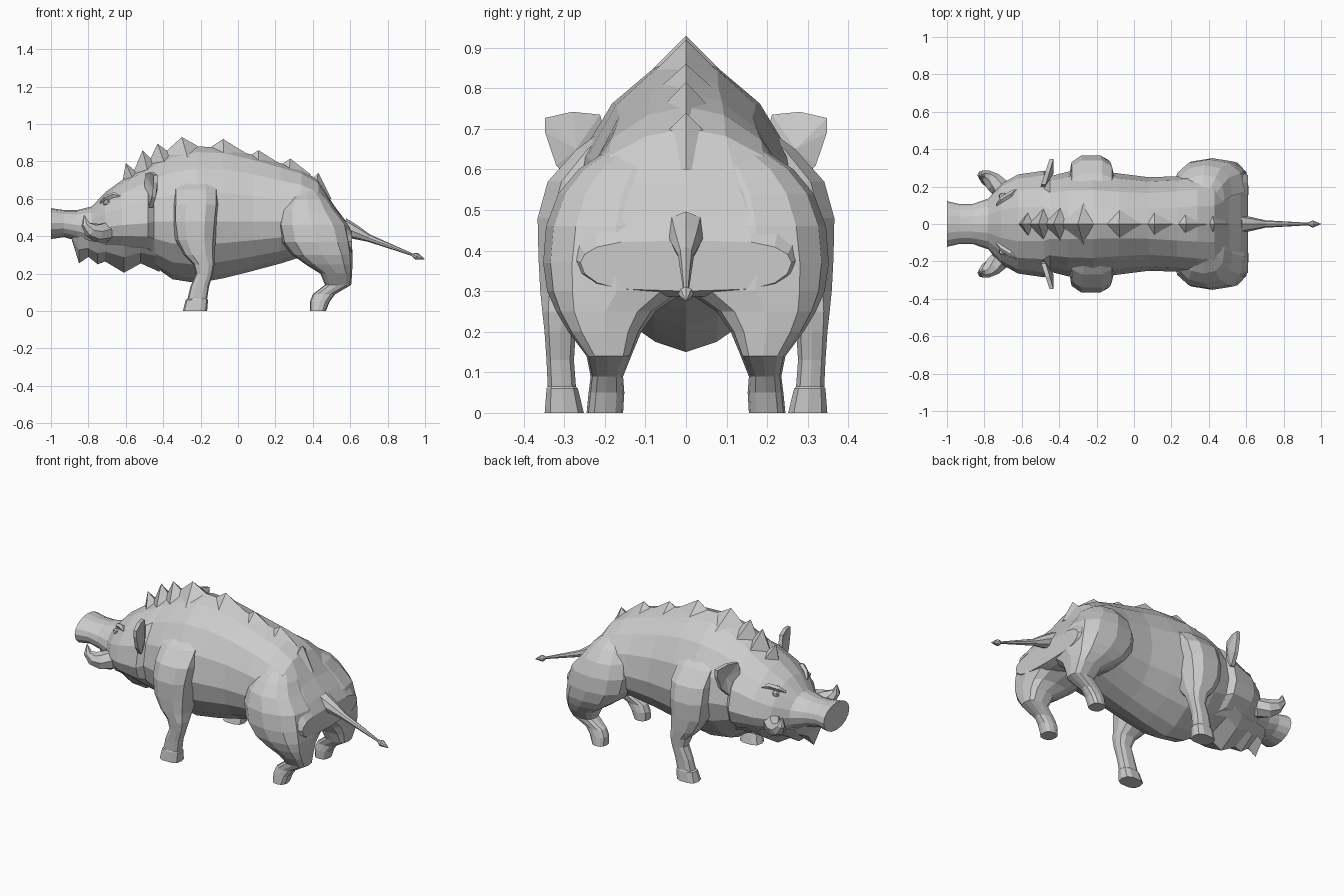
import bpy, bmesh
from math import sin, cos, pi
from mathutils import Vector


def finish(name, bm, mirror=False):
    bmesh.ops.recalc_face_normals(bm, faces=bm.faces)
    me = bpy.data.meshes.new(name)
    bm.to_mesh(me)
    bm.free()
    ob = bpy.data.objects.new(name, me)
    bpy.context.collection.objects.link(ob)
    if mirror:
        mod = ob.modifiers.new("mirror", 'MIRROR')
        mod.use_axis = (False, True, False)
        mod.use_mirror_merge = False
    return ob


def loft(name, rings, mirror=False):
    bm = bmesh.new()
    rows = [[bm.verts.new(p) for p in r] for r in rings]
    n = len(rows[0])
    for a, b in zip(rows, rows[1:]):
        for i in range(n):
            j = (i + 1) % n
            bm.faces.new((a[i], a[j], b[j], b[i]))
    bm.faces.new(rows[0])
    bm.faces.new(rows[-1])
    return finish(name, bm, mirror)


def power(v, p):
    return (1 if v > 0 else -1) * abs(v) ** p


def body_ring(x, zb, zm, zt, w, up=1.1, low=1.1, n=16):
    # upright section; the up/low powers make the spine and belly pointed or boxy
    pts = []
    for i in range(n):
        t = 2 * pi * i / n
        c, s = cos(t), sin(t)
        y = w * power(c, up if s > 0 else low)
        pts.append((x, y, zm + s * ((zt - zm) if s > 0 else (zm - zb))))
    return pts


def leg_ring(z, x0, x1, y0, y1, p=.8, n=12):
    # level section filling the given x and y range; lower power is boxier
    cx, cy, rx, ry = (x0 + x1) / 2, (y0 + y1) / 2, (x1 - x0) / 2, (y1 - y0) / 2
    return [(cx + rx * power(cos(2 * pi * i / n), p),
             cy + ry * power(sin(2 * pi * i / n), p), z) for i in range(n)]


def tube(name, path, n=8, mirror=False):
    # tapered tube through (x, y, z, radius) points
    rings = []
    P = [Vector(p[:3]) for p in path]
    for i, p in enumerate(path):
        d = (P[min(i + 1, len(P) - 1)] - P[max(i - 1, 0)]).normalized()
        u = d.cross(Vector((0, 1, 0))).normalized()
        v = d.cross(u)
        rings.append([P[i] + (u * cos(2 * pi * k / n) + v * sin(2 * pi * k / n)) * p[3]
                      for k in range(n)])
    return loft(name, rings, mirror)


def spikes(name, items, mirror=False):
    # pyramids: list of (base corner points, tip)
    bm = bmesh.new()
    for base, tip in items:
        b = [bm.verts.new(q) for q in base]
        t = bm.verts.new(tip)
        bm.faces.new(b)
        for i in range(len(b)):
            bm.faces.new((b[i], b[(i + 1) % len(b)], t))
    return finish(name, bm, mirror)


# snout, head and torso in one skin: x, bottom, middle, top, half width, powers
loft("body", [body_ring(*s) for s in [
    (-1.00, .385, .47, .55, .122, 1, 1), (-.93, .395, .47, .54, .106, 1, 1),
    (-.86, .375, .46, .54, .108, 1, 1), (-.78, .335, .45, .56, .135),
    (-.71, .32, .45, .635, .215), (-.62, .31, .46, .70, .265),
    (-.48, .28, .47, .78, .285, 1.2), (-.45, .24, .48, .80, .255, 1.2, 1.2),
    (-.35, .17, .48, .85, .28, 1.3, 1.4), (-.22, .15, .48, .88, .29, 1.35, 1.4),
    (-.08, .175, .48, .875, .27, 1.3, 1.3), (.08, .215, .48, .835, .25, 1.2, 1.2),
    (.23, .255, .48, .79, .255), (.34, .29, .48, .755, .27),
    (.43, .30, .47, .70, .28), (.51, .29, .42, .57, .28, .8, .7),
    (.57, .285, .38, .49, .28, .6, .5), (.61, .30, .37, .425, .26, .5, .5)]])

# hind legs with big haunches: z, x range, y range, power
loft("hind_leg", [leg_ring(*s) for s in [
    (0, .385, .47, .155, .245), (.05, .385, .49, .152, .24),
    (.09, .40, .52, .155, .235), (.14, .465, .605, .135, .245, .65),
    (.20, .44, .61, .11, .29, .65), (.25, .36, .612, .075, .32, .65),
    (.30, .29, .613, .0, .342, .65), (.37, .23, .608, .0, .352, .75),
    (.46, .21, .59, .0, .345), (.54, .23, .525, .0, .315),
    (.60, .26, .485, .0, .265), (.65, .31, .43, .0, .19)]], True)

# front legs with flat shoulder blades
loft("front_leg", [leg_ring(*s, .7, 10) for s in [
    (0, -.295, -.165, .25, .35), (.06, -.28, -.16, .265, .345),
    (.065, -.27, -.165, .27, .342), (.13, -.255, -.155, .275, .345),
    (.20, -.225, -.135, .27, .35), (.25, -.24, -.125, .25, .356),
    (.30, -.29, -.125, .20, .362), (.38, -.335, -.12, .16, .367),
    (.48, -.35, -.11, .12, .37), (.57, -.35, -.10, .10, .345),
    (.65, -.35, -.10, .08, .272), (.71, -.31, -.13, .06, .19)]], True)

# tail with diamond tip
tube("tail", [(.56, 0, .45, .05), (.63, 0, .42, .037), (.70, 0, .39, .02),
              (.93, 0, .302, .007), (.955, 0, .293, .019), (.998, 0, .277, .002)])

# spine crest: tip x, tip z, base front x, base back x, base z, half width
crest = [(-.60, .79, -.62, -.46, .68, .11), (-.51, .86, -.56, -.39, .74, .11),
         (-.43, .895, -.48, -.29, .79, .11), (-.30, .93, -.40, -.14, .84, .11),
         (-.08, .92, -.20, .05, .84, .10), (.11, .86, .0, .22, .79, .10),
         (.28, .815, .15, .39, .73, .10), (.43, .74, .29, .50, .60, .16)]
spikes("crest_spikes", [([(a, 0, z), ((a + b) / 2, w, z - .02), (b, 0, z),
                          ((a + b) / 2, -w, z - .02)], (x, 0, tz))
                        for x, tz, a, b, z, w in crest])

# jagged beard keel under the jaw and neck: x, bottom z, top z, half width
loft("beard", [[(x, -w, zt), (x, -w * .7, (zb + zt) / 2), (x, 0, zb),
                (x, w * .7, (zb + zt) / 2), (x, w, zt)]
               for x, zb, zt, w in [
                   (-.89, .385, .40, .05), (-.85, .255, .40, .08), (-.80, .29, .38, .11),
                   (-.75, .25, .37, .13), (-.71, .265, .37, .15), (-.61, .205, .37, .19),
                   (-.52, .255, .37, .22), (-.42, .21, .37, .22)]])

# ears: leaf outline (y, z), cupped, thin
bm = bmesh.new()
outline = [(.20, .58), (.20, .69), (.212, .735), (.28, .742), (.347, .727),
           (.347, .69), (.32, .61), (.27, .555)]
front = [bm.verts.new((-.50 + (y - .2) * .33, y, z)) for y, z in outline]
back = [bm.verts.new((-.475 + (y - .2) * .3, y, z)) for y, z in outline]
fc, bc = bm.verts.new((-.455, .27, .65)), bm.verts.new((-.43, .27, .65))
for i in range(len(outline)):
    j = (i + 1) % len(outline)
    bm.faces.new((front[i], front[j], fc))
    bm.faces.new((back[j], back[i], bc))
    bm.faces.new((front[j], front[i], back[i], back[j]))
finish("ear", bm, True)

# tusks curling out and up, with a thick lip at the root
tube("tusk", [(-.70, .15, .43, .05), (-.715, .195, .42, .055), (-.755, .225, .42, .052),
              (-.79, .25, .435, .04), (-.815, .262, .465, .024), (-.822, .258, .51, .003)],
     7, True)

# eyes under slanted brows
bm = bmesh.new()
bmesh.ops.create_icosphere(bm, subdivisions=1, radius=1)
for v in bm.verts:
    v.co = Vector((-.70 + v.co.x * .025, .15 + v.co.y * .02, .58 + v.co.z * .02))
finish("eye", bm, True)
tube("brow", [(-.735, .10, .58, .006), (-.705, .13, .605, .016),
              (-.66, .16, .62, .016), (-.63, .185, .615, .004)], 5, True)
